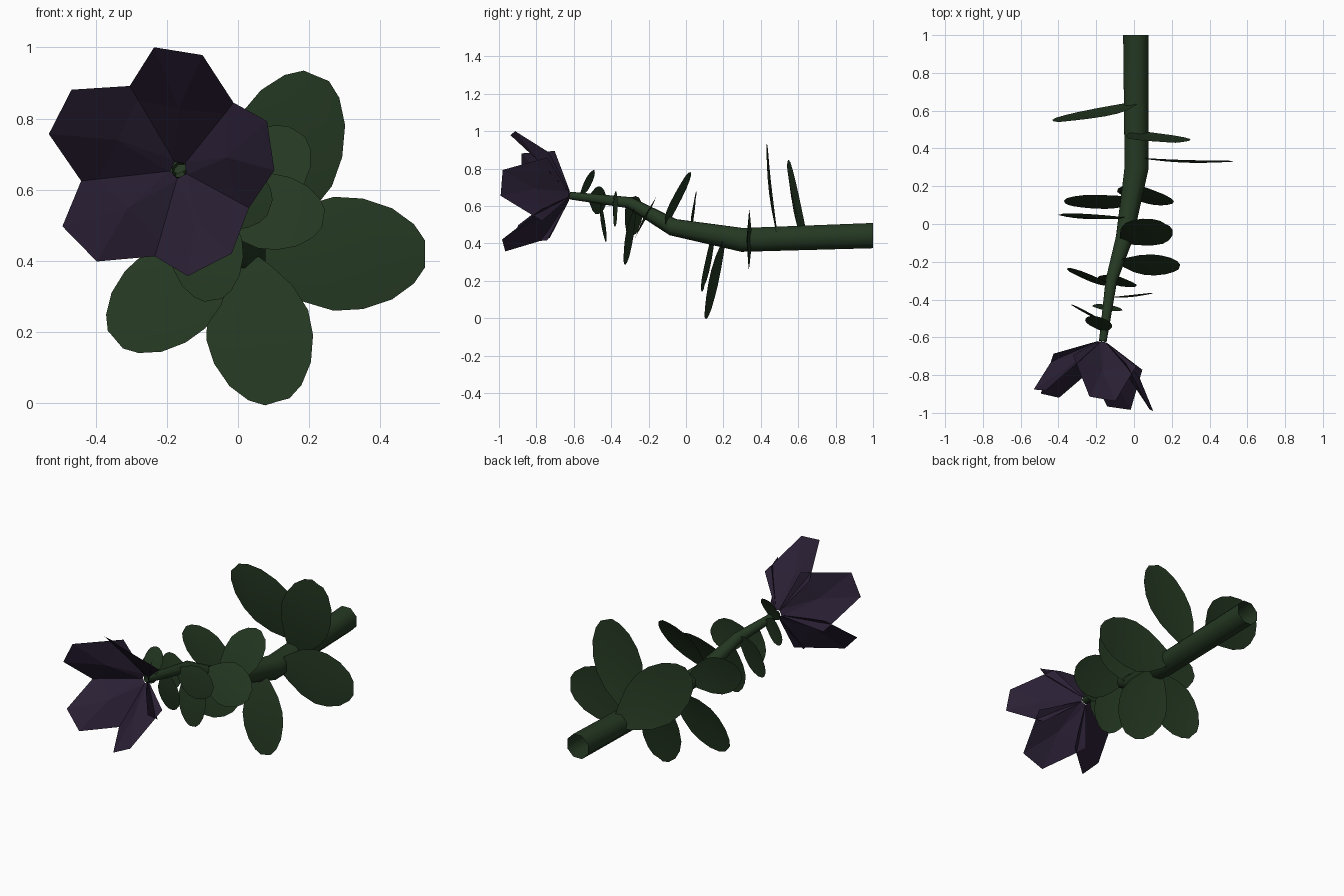
import bpy, bmesh, math
from mathutils import Vector as V

if "Cube" in bpy.data.objects:
    bpy.data.objects.remove(bpy.data.objects["Cube"])

def material(name, col):
    m = bpy.data.materials.new(name)
    m.diffuse_color = (*col, 1)
    m.use_nodes = True
    m.node_tree.nodes["Principled BSDF"].inputs["Base Color"].default_value = m.diffuse_color
    return m

GREEN = material("leaf_green", (.018, .04, .016))
PURPLE = material("petal_purple", (.023, .014, .035))

def make(name, verts, faces, mat, smooth=False):
    me = bpy.data.meshes.new(name)
    me.from_pydata(verts, [], faces)
    me.materials.append(mat)
    for p in me.polygons:
        p.use_smooth = smooth
    ob = bpy.data.objects.new(name, me)
    bpy.context.collection.objects.link(ob)
    return ob

# Stem: bent, tapering open tube (point, radius)
PATH = [(V((.01, 1, .442)), .073), (V((.014, .3, .419)), .069),
        (V((-.05, -.07, .487)), .049), (V((-.12, -.3, .618)), .033),
        (V((-.165, -.62, .656)), .022)]
N = 8
verts, faces = [], []
for i, (p, r) in enumerate(PATH):
    t = (PATH[min(i + 1, 4)][0] - PATH[max(i - 1, 0)][0]).normalized()
    if i == 0:
        t = V((0, -1, 0))
    u = t.cross(V((0, 0, 1))).normalized()
    v = u.cross(t)
    for k in range(N):
        a = 2 * math.pi * (k + .5) / N
        verts.append(p + (u * math.cos(a) + v * math.sin(a)) * r)
for i in range(4):
    for k in range(N):
        j = (k + 1) % N
        faces.append((i*N + k, i*N + j, i*N + N + j, i*N + N + k))
make("stem", verts, faces, GREEN, True)

def stem_at(y):
    """Point and smoothed tangent of the stem at a given y."""
    def pt(y):
        for (a, _), (b, _) in zip(PATH, PATH[1:]):
            if y >= b.y:
                break
        return a.lerp(b, (a.y - y) / (a.y - b.y))
    return pt(y), (pt(y - .08) - pt(y + .08)).normalized()

# Leaves: spiral of slightly bowed blades (stem y, tip, width)
LEAVES = [(.645, (-.40, .54, .81), .32), (.49, (.22, .43, .92), .32),
          (.35, (.525, .33, .42), .32), (.21, (.11, .10, .005), .30),
          (.14, (-.345, .10, .18), .28), (.03, (-.39, .05, .63), .22),
          (-.10, (.165, .0, .765), .26), (-.20, (.24, -.23, .52), .24),
          (-.27, (-.07, -.33, .29), .21), (-.32, (-.345, -.25, .49), .21),
          (-.39, (.09, -.37, .55), .19), (-.46, (-.14, -.43, .41), .16),
          (-.52, (-.33, -.43, .62), .15), (-.57, (-.21, -.49, .785), .15)]
PROFILE = [(0, .14), (.15, .5), (.32, .83), (.5, 1), (.66, .97), (.82, .8), (.94, .52), (1, .24)]

def leaf(i, y, tip, width):
    base, t = stem_at(y)
    d = V(tip) - base
    w = d.cross(t).normalized()
    n = w.cross(d).normalized()
    vs, fs = [], []
    for s, h in PROFILE:
        c = base + d * s
        bow = math.sin(math.pi * s) * .03 * d.length
        for q in (-1, 0, 1):
            vs.append(c + w * (q * h * width / 2) + n * (bow - .04 * width * h * abs(q)))
    for r in range(len(PROFILE) - 1):
        for q in range(2):
            a = r * 3 + q
            fs.append((a, a + 1, a + 4, a + 3))
    make(f"leaf_{i}", vs, fs, GREEN, True)

for i, L in enumerate(LEAVES):
    leaf(i + 1, *L)

# Flower: five petals with a folded base around the tilted stem tip
centre = V((-.165, -.615, .656))
axis = V((-.055, -.32, .018)).normalized()
e1 = V((0, 0, 1)).cross(axis).normalized()
if e1.x < 0:
    e1 = -e1
e2 = (V((0, 0, 1)) - axis * axis.z).normalized()
# (radial, sideways, depth)
PETAL = [(.02, -.018, .01), (.02, .018, .01), (.175, .172, .115),
         (.32, .07, .325), (.32, -.07, .325), (.175, -.172, .115), (.165, 0, .168)]
for k in range(5):
    a = math.radians(81 + 72 * k)
    rad = e1 * math.cos(a) + e2 * math.sin(a)
    side = e2 * math.cos(a) - e1 * math.sin(a)
    vs = [centre + rad * r + side * s + axis * d for r, s, d in PETAL]
    make(f"petal_{k + 1}", vs, [(0, 1, 6), (1, 2, 6), (2, 3, 6), (3, 4, 6), (4, 5, 6), (5, 0, 6)], PURPLE)
